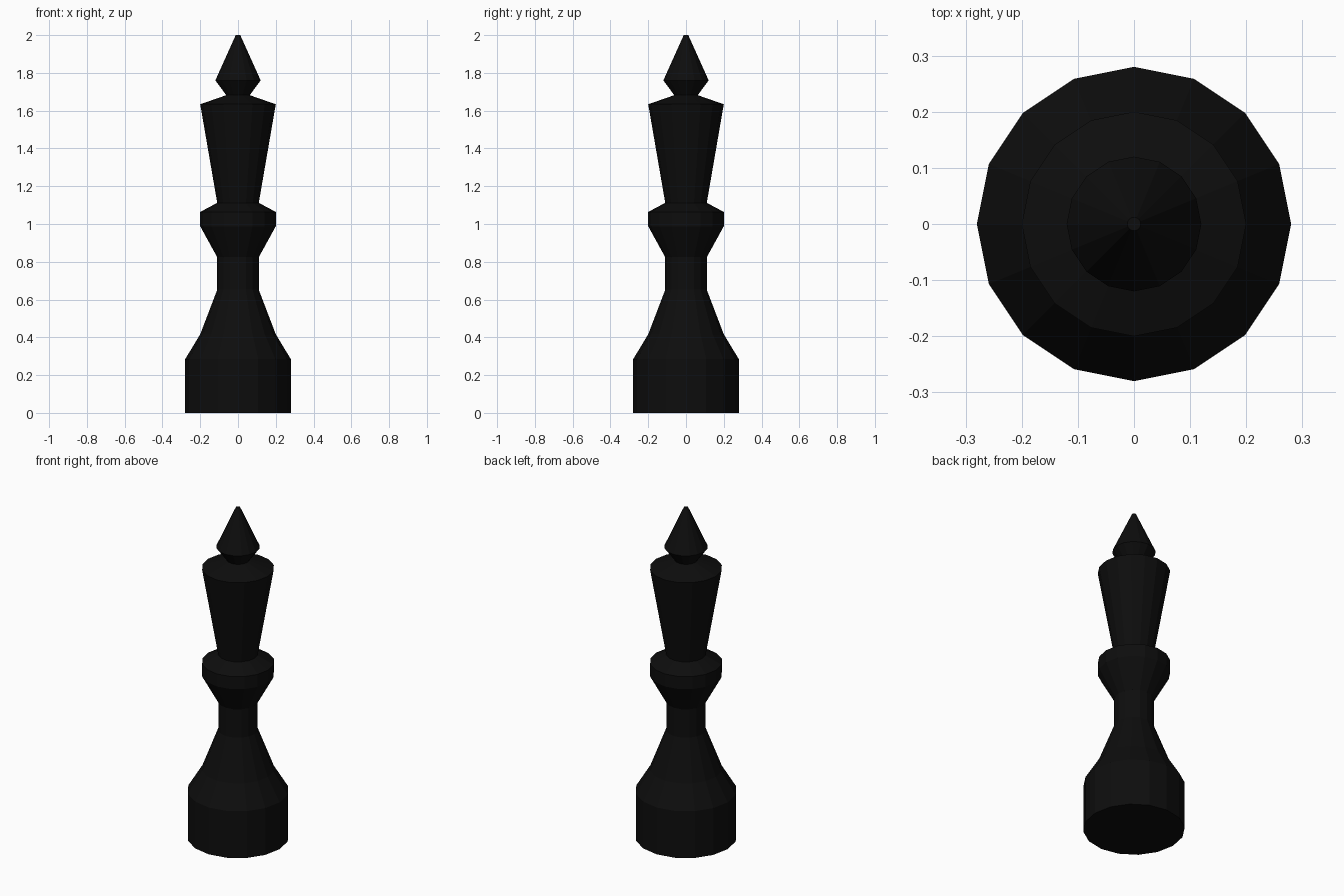
import bpy
import bmesh
import math

cube = bpy.data.objects.get("Cube")
if cube:
    bpy.data.objects.remove(cube, do_unlink=True)

SIDES = 16

# Single black finish
black = bpy.data.materials.new("black")
black.use_nodes = True
colour = (0.004, 0.004, 0.004, 1.0)
black.diffuse_color = colour
black.node_tree.nodes["Principled BSDF"].inputs["Base Color"].default_value = colour

# Turned silhouette as (radius, height), foot to tip
profile = [
    (0.28, 0.0), (0.28, 0.284),      # foot
    (0.20, 0.416), (0.11, 0.652),    # flared skirt
    (0.11, 0.824),                   # stem
    (0.20, 0.988), (0.20, 1.064),    # collar
    (0.11, 1.112), (0.20, 1.634),    # flared head
    (0.062, 1.682), (0.12, 1.76),    # neck of the finial
    (0.012, 2.0),                    # pointed tip
]


def lathe(name, points, material):
    """Revolve a profile around z into a closed, faceted solid."""
    bm = bmesh.new()
    rings = []
    for radius, z in points:
        angles = [math.tau * i / SIDES for i in range(SIDES)]
        rings.append([bm.verts.new((radius * math.cos(a), radius * math.sin(a), z))
                      for a in angles])
    for low, high in zip(rings, rings[1:]):
        for i in range(SIDES):
            j = (i + 1) % SIDES
            bm.faces.new((low[i], low[j], high[j], high[i]))
    bm.faces.new(rings[0][::-1])
    bm.faces.new(rings[-1])
    mesh = bpy.data.meshes.new(name)
    bm.to_mesh(mesh)
    bm.free()
    mesh.materials.append(material)
    obj = bpy.data.objects.new(name, mesh)
    bpy.context.collection.objects.link(obj)
    return obj


lathe("chess_piece_body", profile, black)
